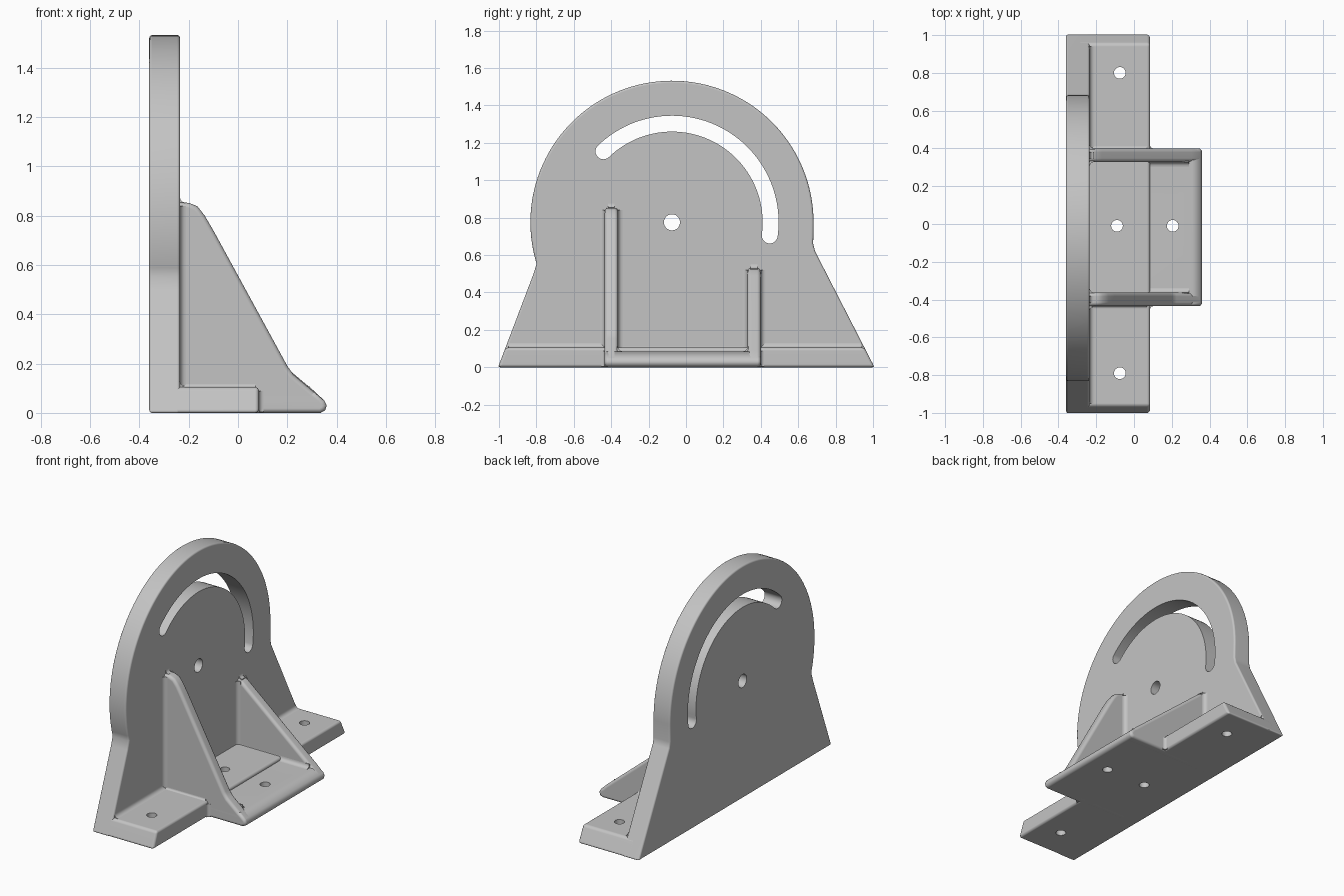
import bpy, bmesh
from math import sin, cos, radians, pi
from mathutils import Vector

cube = bpy.data.objects.get("Cube")
if cube:
    bpy.data.objects.remove(cube, do_unlink=True)

grey = bpy.data.materials.new("plain grey")
grey.use_nodes = True
colour = (0.55, 0.55, 0.55, 1)
grey.diffuse_color = colour
grey.node_tree.nodes["Principled BSDF"].inputs["Base Color"].default_value = colour


def arc(cu, cv, r, start, end, steps):
    angles = [radians(start + (end - start) * i / steps) for i in range(steps + 1)]
    return [(cu + r * cos(a), cv + r * sin(a)) for a in angles]


def prism(name, points, axis, low, high):
    """Extrude a closed outline along one axis."""
    place = {"x": lambda u, v: (low, u, v),
             "y": lambda u, v: (u, low, v),
             "z": lambda u, v: (u, v, low)}[axis]
    bm = bmesh.new()
    face = bm.faces.new([bm.verts.new(place(u, v)) for u, v in points])
    moved = bmesh.ops.extrude_face_region(bm, geom=[face])["geom"]
    step = Vector([high - low if a == axis else 0 for a in "xyz"])
    bmesh.ops.translate(bm, vec=step,
                        verts=[g for g in moved if isinstance(g, bmesh.types.BMVert)])
    bmesh.ops.recalc_face_normals(bm, faces=bm.faces)
    mesh = bpy.data.meshes.new(name)
    bm.to_mesh(mesh)
    bm.free()
    mesh.materials.append(grey)
    obj = bpy.data.objects.new(name, mesh)
    bpy.context.collection.objects.link(obj)
    return obj


def finish(obj, bevel=0, cutters=()):
    """Round the edges, cut the holes, then shade."""
    bpy.ops.object.select_all(action="DESELECT")
    obj.select_set(True)
    bpy.context.view_layer.objects.active = obj
    if bevel:
        mod = obj.modifiers.new("rounding", "BEVEL")
        mod.width = bevel
        mod.segments = 4
        mod.limit_method = "ANGLE"
        mod.angle_limit = radians(50)
        bpy.ops.object.modifier_apply(modifier=mod.name)
    for cutter in cutters:
        mod = obj.modifiers.new("cut", "BOOLEAN")
        mod.operation = "DIFFERENCE"
        mod.solver = "EXACT"
        mod.object = cutter
        bpy.ops.object.modifier_apply(modifier=mod.name)
    bpy.ops.object.shade_smooth_by_angle(angle=radians(45))
    mod = obj.modifiers.new("flat face normals", "WEIGHTED_NORMAL")
    mod.keep_sharp = True


BACK, FACE, INSIDE = -0.36, -0.235, -0.30
PIVOT_Y, PIVOT_Z, RADIUS = -0.075, 0.775, 0.757
FOOT_TOP, FLOOR = 0.105, 0.085

# Cutters: curved slot, pivot hole, screw holes
slot = (arc(PIVOT_Y, PIVOT_Z, 0.57, -7.7, 134, 48)
        + arc(PIVOT_Y + 0.5275 * cos(radians(134)), PIVOT_Z + 0.5275 * sin(radians(134)),
              0.0425, 134, 314, 12)[1:-1]
        + arc(PIVOT_Y, PIVOT_Z, 0.485, 134, -7.7, 48)
        + arc(PIVOT_Y + 0.5275 * cos(radians(-7.7)), PIVOT_Z + 0.5275 * sin(radians(-7.7)),
              0.0425, 172.3, 352.3, 12)[1:-1])
plate_cutters = [
    prism("slot_cutter", slot, "x", -0.5, 0),
    prism("pivot_cutter", arc(PIVOT_Y, PIVOT_Z, 0.043, 0, 350, 35), "x", -0.5, 0)]
screw_cutters = [
    prism("screw_cutter", arc(x, y, 0.031, 0, 345, 23), "z", -0.1, 0.2)
    for x, y in ((-0.075, 0.8), (-0.075, -0.79), (-0.09, -0.01), (0.205, -0.01))]

# Upright plate with round head
plate_outline = ([(-1.005, 0), (1.008, 0), (0.69, 0.62), (0.68, 0.66)]
                 + arc(PIVOT_Y, PIVOT_Z, RADIUS, 0, 197, 72)
                 + [(-0.815, 0.5)])
finish(prism("upright_plate", plate_outline, "x", BACK, FACE), 0.012, plate_cutters)

# Long foot with sloping ends
foot_outline = [(-1.005, 0), (1.008, 0), (0.955, FOOT_TOP), (-0.965, FOOT_TOP)]
finish(prism("foot", foot_outline, "x", INSIDE, 0.085), 0.016, screw_cutters)

# Central floor with rounded nose
nose = [(INSIDE, 0), (0.335, 0), (0.354, 0.011), (0.36, 0.03), (0.35, 0.05)]
LEFT, RIGHT, WALL = 0.40, -0.435, 0.072
finish(prism("centre_floor", nose + [(0.308, FLOOR), (INSIDE, FLOOR)], "y", RIGHT, LEFT),
       0.018, screw_cutters)

# Side ribs, one tall and one short
tall = [(0.225, 0.155), (0.2, 0.19), (-0.1, 0.74), (-0.135, 0.8), (-0.165, 0.838),
        (-0.2, 0.852), (INSIDE, 0.855)]
short = [(0.305, 0.092), (-0.17, 0.49), (-0.2, 0.515), (FACE, 0.53), (INSIDE, 0.535)]
finish(prism("tall_rib", nose + tall, "y", RIGHT, RIGHT + WALL), 0.02)
finish(prism("short_rib", nose + short, "y", LEFT - WALL, LEFT), 0.02)


def fillet(name, u, v, su, sv, axis, low, high, r=0.025):
    """Concave rounding in the corner at u, v, opening towards su, sv."""
    e = 0.005
    curve = [(u + su * r * (1 - cos(a)), v + sv * r * (1 - sin(a)))
             for a in [i * pi / 12 for i in range(7)]]
    finish(prism(name, [(u - su * e, v - sv * e), (u - su * e, v + sv * r)] + curve
                 + [(u + su * r, v - sv * e)], axis, low, high))


# Fillets along the plate
fillet("foot_fillet_right", FACE, FOOT_TOP, 1, 1, "y", -0.95, RIGHT + 0.01)
fillet("foot_fillet_left", FACE, FOOT_TOP, 1, 1, "y", LEFT - 0.01, 0.94)
fillet("floor_fillet", FACE, FLOOR, 1, 1, "y", RIGHT + 0.03, LEFT - 0.03)

# Fillets along each rib
for side, outer, out, top in (("tall", RIGHT, -1, 0.84), ("short", LEFT, 1, 0.52)):
    inner = outer - out * WALL
    fillet(side + "_rib_outer_fillet", FACE, outer, 1, out, "z", 0.09, top)
    fillet(side + "_rib_inner_fillet", FACE, inner, 1, -out, "z", 0.07, top)
    fillet(side + "_rib_floor_fillet", inner, FLOOR, -out, 1, "x", FACE, 0.29)
    fillet(side + "_rib_foot_fillet", outer, FOOT_TOP, out, 1, "x", FACE, 0.07, 0.012)
    fillet(side + "_foot_corner_fillet", 0.085, outer, 1, out, "z", 0.004, 0.088, 0.018)

# Flare where each rib top meets the plate
for name, y, z in (("tall_rib_flare", RIGHT, 0.853), ("short_rib_flare", LEFT - WALL, 0.529)):
    fillet(name, FACE, z, 1, 1, "y", y + 0.018, y + WALL - 0.018, 0.022)

for cutter in plate_cutters + screw_cutters:
    bpy.data.objects.remove(cutter, do_unlink=True)
